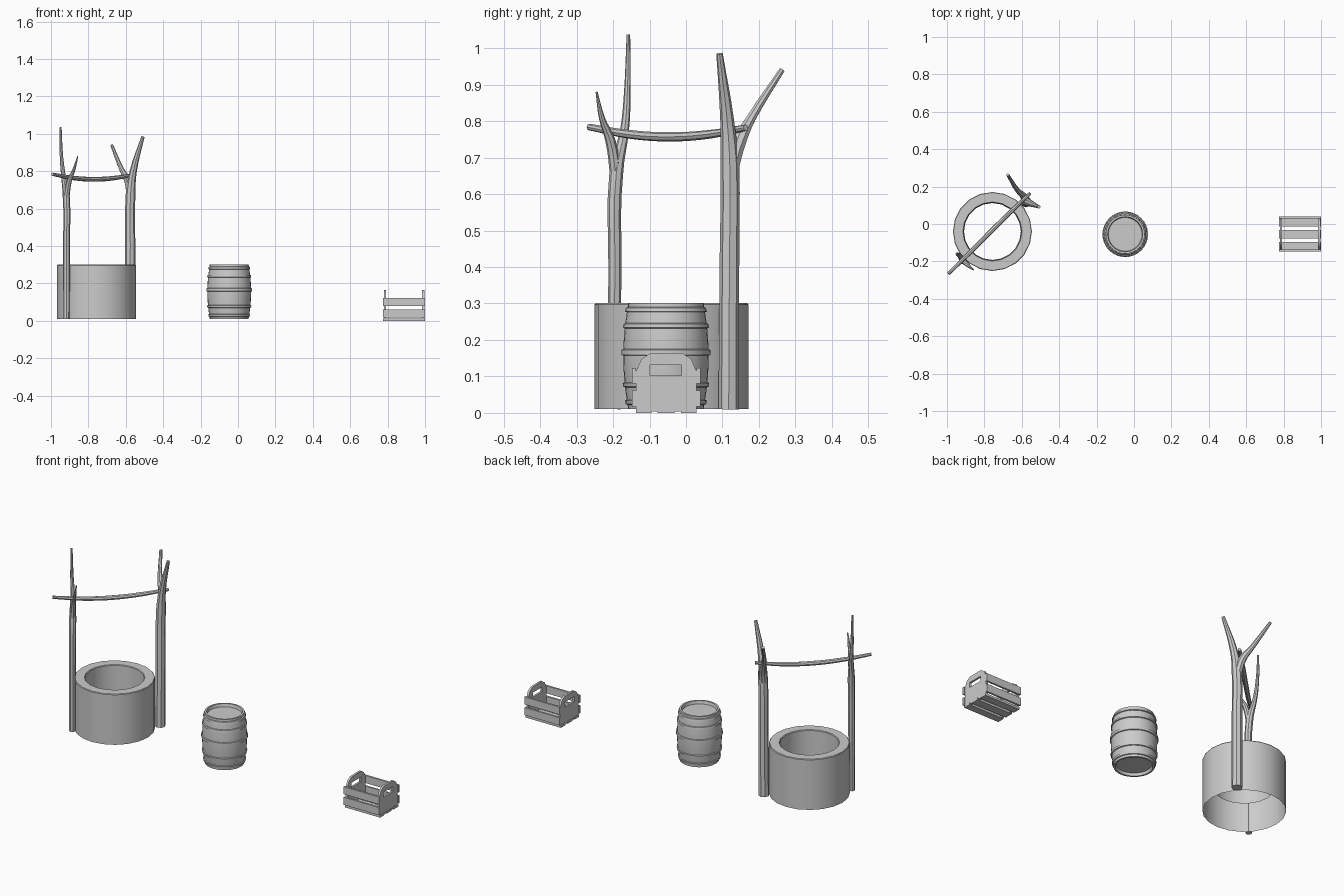
import bpy, bmesh, math
from mathutils import Matrix

if "Cube" in bpy.data.objects:
    bpy.data.objects.remove(bpy.data.objects["Cube"])


def add_object(name, data):
    ob = bpy.data.objects.new(name, data)
    bpy.context.collection.objects.link(ob)
    return ob


def lathe(name, profile, sides, x, y):
    """Revolve (radius, z) points; radius 0 closes to a point."""
    bm = bmesh.new()
    rings = []
    for r, z in profile:
        if r == 0:
            rings.append([bm.verts.new((x, y, z))] * sides)
        else:
            rings.append([bm.verts.new((x + r * math.cos(math.tau * i / sides),
                                        y + r * math.sin(math.tau * i / sides), z))
                          for i in range(sides)])
    for a, b in zip(rings, rings[1:]):
        for i in range(sides):
            j = (i + 1) % sides
            bm.faces.new(list(dict.fromkeys((a[i], a[j], b[j], b[i]))))
    me = bpy.data.meshes.new(name)
    bm.to_mesh(me)
    bm.free()
    return add_object(name, me)


def curve_to_mesh(name, cu):
    tmp = add_object(name + "_curve", cu)
    bpy.context.view_layer.update()
    dg = bpy.context.evaluated_depsgraph_get()
    me = bpy.data.meshes.new_from_object(tmp.evaluated_get(dg))
    bpy.data.objects.remove(tmp)
    return add_object(name, me)


def limb(name, points):
    """Tapered round branch through (x, y, z, radius) points."""
    cu = bpy.data.curves.new(name, 'CURVE')
    cu.dimensions = '3D'
    cu.bevel_depth = 1
    cu.bevel_resolution = 2
    cu.resolution_u = 4
    cu.use_fill_caps = True
    sp = cu.splines.new('BEZIER')
    sp.bezier_points.add(len(points) - 1)
    for bp, (x, y, z, r) in zip(sp.bezier_points, points):
        bp.co = (x, y, z)
        bp.radius = r
        bp.handle_left_type = bp.handle_right_type = 'AUTO'
    return curve_to_mesh(name, cu)


def box(name, x0, x1, y0, y1, z0, z1):
    bm = bmesh.new()
    bmesh.ops.create_cube(bm, size=1, matrix=Matrix.Translation(
        ((x0 + x1) / 2, (y0 + y1) / 2, (z0 + z1) / 2)) @
        Matrix.Diagonal((x1 - x0, y1 - y0, z1 - z0, 1)))
    me = bpy.data.meshes.new(name)
    bm.to_mesh(me)
    bm.free()
    return add_object(name, me)


# Well: open stone ring whose inner wall stops part way down
lathe("well_ring", [(.211, .01), (.211, .297), (.208, .301), (.158, .301),
                    (.155, .297), (.152, .14)], 20, -.757, -.04)

# Forked posts
limb("back_post", [(-.578, .117, .01, .028), (-.576, .119, .40, .027),
                   (-.574, .12, .68, .026), (-.560, .113, .80, .019),
                   (-.508, .092, .985, .009)])
limb("back_post_fork", [(-.576, .121, .66, .022), (-.588, .147, .745, .020),
                        (-.622, .180, .81, .013), (-.675, .263, .94, .008)])
limb("front_post", [(-.917, -.196, .01, .017), (-.917, -.195, .40, .018),
                    (-.918, -.191, .66, .019), (-.934, -.168, .78, .012),
                    (-.944, -.161, .88, .009), (-.948, -.158, 1.037, .005)])
limb("front_post_fork", [(-.918, -.192, .65, .016), (-.903, -.207, .745, .014),
                         (-.877, -.231, .81, .008), (-.857, -.245, .88, .003)])

# Sagging crossbar
limb("crossbar", [(-.992, -.266, .784, .009), (-.88, -.155, .764, .012),
                  (-.77, -.045, .757, .013), (-.66, .065, .764, .012),
                  (-.555, .164, .782, .009)])


# Barrel: bulged body with raised hoops and recessed heads
def bulge(z):
    return .117 - .014 * ((z - .155) / .145) ** 2


profile = [(0, .025), (.09, .025), (.094, .01), (.104, .01)]
z_prev = .016
for lo, hi in ((.022, .036), (.070, .084), (.157, .175), (.232, .246), (.276, .290)):
    for k in (.25, .5, .75):
        z = z_prev + (lo - z_prev) * k
        profile.append((bulge(z), z))
    profile += [(bulge(lo), lo), (bulge(lo) + .005, lo + .002),
                (bulge(hi) + .005, hi - .002), (bulge(hi), hi)]
    z_prev = hi
profile += [(.104, .301), (.094, .301), (.09, .284), (0, .284)]
lathe("barrel", profile, 32, -.047, -.055)

# Crate end panels with hand slots
outline = [(-.137, .004), (.029, .004), (.029, .114), (.014, .148), (-.010, .164),
           (-.098, .164), (-.122, .148), (-.137, .114)]
slot = [(-.099, .103), (-.099, .131), (-.013, .131), (-.013, .103)]
for side, x in (("left", .786), ("right", .990)):
    cu = bpy.data.curves.new("panel", 'CURVE')
    cu.dimensions = '2D'
    cu.fill_mode = 'BOTH'
    cu.extrude = .006
    for loop in (outline, slot):
        sp = cu.splines.new('POLY')
        sp.points.add(len(loop) - 1)
        for p, (y, z) in zip(sp.points, loop):
            p.co = (y, z, 0, 1)
        sp.use_cyclic_u = True
    panel = curve_to_mesh("crate_end_" + side, cu)
    panel.data.transform(Matrix(((0, 0, 1, x), (1, 0, 0, 0), (0, 1, 0, 0), (0, 0, 0, 1))))

# Crate side slats and floor slats
for side, y in (("front", -.148), ("back", .029)):
    for level, z0, z1 in (("lower", .018, .062), ("upper", .080, .123)):
        box(f"crate_{side}_slat_{level}", .776, 1.0, y, y + .011, z0, z1)
for i, (y0, y1) in enumerate(((-.137, -.095), (-.078, -.031), (-.014, .029))):
    box(f"crate_floor_slat_{i + 1}", .776, 1.0, y0, y1, .0, .012)

# Consistent normals and shading
for ob in bpy.data.objects:
    bm = bmesh.new()
    bm.from_mesh(ob.data)
    bmesh.ops.remove_doubles(bm, verts=bm.verts, dist=1e-5)
    bmesh.ops.recalc_face_normals(bm, faces=bm.faces)
    bm.to_mesh(ob.data)
    bm.free()
    ob.select_set(True)
    bpy.context.view_layer.objects.active = ob
bpy.ops.object.shade_smooth_by_angle(angle=math.radians(35))
